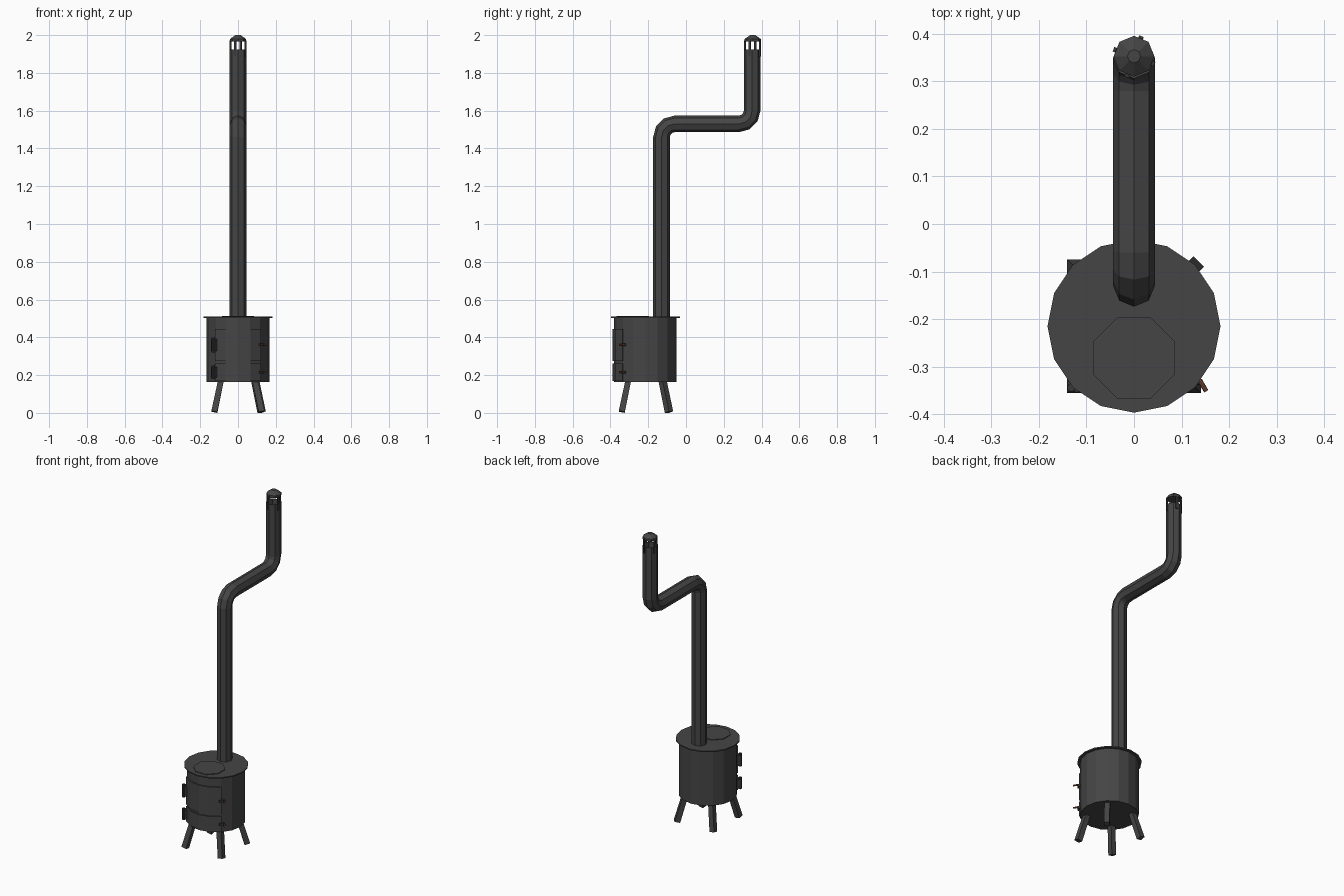
import bpy, bmesh, math
from mathutils import Vector, Matrix

if "Cube" in bpy.data.objects:
    bpy.data.objects.remove(bpy.data.objects["Cube"])

def material(name, col):
    m = bpy.data.materials.new(name)
    m.diffuse_color = (*col, 1)
    m.use_nodes = True
    m.node_tree.nodes["Principled BSDF"].inputs["Base Color"].default_value = m.diffuse_color
    return m

IRON = material("dark iron", (0.06, 0.06, 0.06))
BLACK = material("black iron", (0.04, 0.04, 0.04))
COPPER = material("copper brown", (0.20, 0.07, 0.04))
CY = -0.215   # stove axis in y

def finish(name, bm, mat):
    bmesh.ops.recalc_face_normals(bm, faces=bm.faces)
    me = bpy.data.meshes.new(name)
    bm.to_mesh(me)
    bm.free()
    me.materials.append(mat)
    ob = bpy.data.objects.new(name, me)
    bpy.context.collection.objects.link(ob)
    return ob

def loft(name, rings, mat, caps=(True, True)):
    """Skin a list of equally long point rings."""
    bm = bmesh.new()
    vs = [[bm.verts.new(p) for p in r] for r in rings]
    n = len(vs[0])
    for a, b in zip(vs, vs[1:]):
        for i in range(n):
            j = (i + 1) % n
            bm.faces.new((a[i], a[j], b[j], b[i]))
    if caps[0]:
        bm.faces.new(vs[0][::-1])
    if caps[1]:
        bm.faces.new(vs[-1])
    return finish(name, bm, mat)

def ngon(x, y, z, r, n, start=0):
    return [(x + r * math.cos(start + 2 * math.pi * i / n),
             y + r * math.sin(start + 2 * math.pi * i / n), z) for i in range(n)]

def box(name, c, size, rot, mat):
    bm = bmesh.new()
    bmesh.ops.create_cube(bm, size=1, matrix=Matrix.Translation(c)
                          @ Matrix.Rotation(rot, 4, 'Z') @ Matrix.Diagonal((*size, 1)))
    return finish(name, bm, mat)

def rod(name, a, b, r, mat, n=8):
    a, b = Vector(a), Vector(b)
    d = b - a
    bm = bmesh.new()
    bmesh.ops.create_cone(bm, cap_ends=True, segments=n, radius1=r, radius2=r, depth=d.length,
                          matrix=Matrix.Translation((a + b) / 2)
                          @ d.to_track_quat('Z', 'Y').to_matrix().to_4x4())
    return finish(name, bm, mat)

# Drum, lid and cooking plate
loft("stove_body", [ngon(0, CY, z, 0.166, 16) for z in (0.163, 0.503)], IRON)
loft("lid", [ngon(0, CY, z, 0.182, 16) for z in (0.503, 0.510)], IRON)
loft("cooking_plate", [ngon(0, -0.282, z, 0.092, 8, math.pi / 8) for z in (0.508, 0.514)], IRON)

# Curved doors covering four facets of the drum
def door(name, z0, z1):
    rings = []
    for i in range(5):
        a = math.radians(225 + 22.5 * i)
        c, s = math.cos(a), math.sin(a)
        rings.append([(r * c, CY + r * s, z) for r, z in
                      ((0.160, z0), (0.173, z0), (0.173, z1), (0.160, z1))])
    loft(name, rings, IRON)

for label, z0, z1, zh, zl in (("upper", 0.275, 0.445, 0.36, 0.04), ("lower", 0.170, 0.262, 0.215, 0.036)):
    door(label + "_door", z0, z1)
    # Hinge on the left edge
    box(label + "_hinge_plate", (-0.124, -0.338, zh), (0.030, 0.020, zl * 1.6), math.radians(-45), BLACK)
    rod(label + "_hinge_pin", (-0.132, -0.344, zh - zl), (-0.132, -0.344, zh + zl), 0.009, BLACK)
    # Latch and grip on the right edge
    box(label + "_latch", (0.122, -0.335, zh), (0.030, 0.018, 0.014), math.radians(45), BLACK)
    rod(label + "_latch_stem", (0.115, -0.325, zh), (0.139, -0.333, zh), 0.006, BLACK)
    rod(label + "_grip", (0.138, -0.328, zh), (0.152, -0.352, zh), 0.005, COPPER)

# Splayed legs; the back right one is turned 45 degrees
for sx in (-1, 1):
    for sy in (-1, 1):
        turned = sx > 0 and sy > 0
        rings = []
        for off, z, dz in ((0.125, 0.008, 0.006), (0.090, 0.175, 0.0)):
            pts = ngon(sx * off, CY + sy * off, z, 0.022, 4, 0.0 if turned else math.pi / 4)
            # The foot end is cut square to the leg, so its outer side sits higher
            rings.append([(x, y, z + dz * ((x - sx * off) * sx + (y - CY - sy * off) * sy) / 0.0311 + (0.0 if dz else 0))
                          for x, y, z in pts])
        low = min(p[2] for p in rings[0])
        rings[0] = [(x, y, z - low) for x, y, z in rings[0]]
        loft(("back" if sy > 0 else "front") + ("_right" if sx > 0 else "_left") + "_leg", rings, IRON)

# Chimney pipe: octagon swept along a path with two bends in the yz plane
path = [(-0.13, 0.505, 0)]
for i in range(4):
    t = math.radians(30 * i)
    path.append((-0.06 - 0.07 * math.cos(t), 1.46 + 0.07 * math.sin(t), t))
for i in range(4):
    t = math.radians(30 * i)
    path.append((0.28 + 0.07 * math.sin(t), 1.60 - 0.07 * math.cos(t), math.pi / 2 - t))
path.append((0.35, 1.925, 0))
R = 0.044
rings = []
for y, z, t in path:
    rings.append([(px, y + py * math.cos(t), z - py * math.sin(t)) for px, py, _ in ngon(0, 0, 0, R, 8)])
# Inner wall at the open top
rings.append(ngon(0, 0.35, 1.925, 0.038, 8))
rings.append(ngon(0, 0.35, 1.85, 0.038, 8))
loft("chimney_pipe", rings, IRON)

# Rain cap on four small straps
loft("rain_cap", [ngon(0, 0.353, z, r, 8) for z, r in ((1.965, 0.043), (1.979, 0.043), (2.0, 0.014))], IRON)
for i in range(4):
    a = math.radians(70 + 90 * i)
    box("cap_strap_%d" % (i + 1), (0.042 * math.cos(a), 0.352 + 0.042 * math.sin(a), 1.928),
        (0.008, 0.010, 0.085), a, BLACK)
